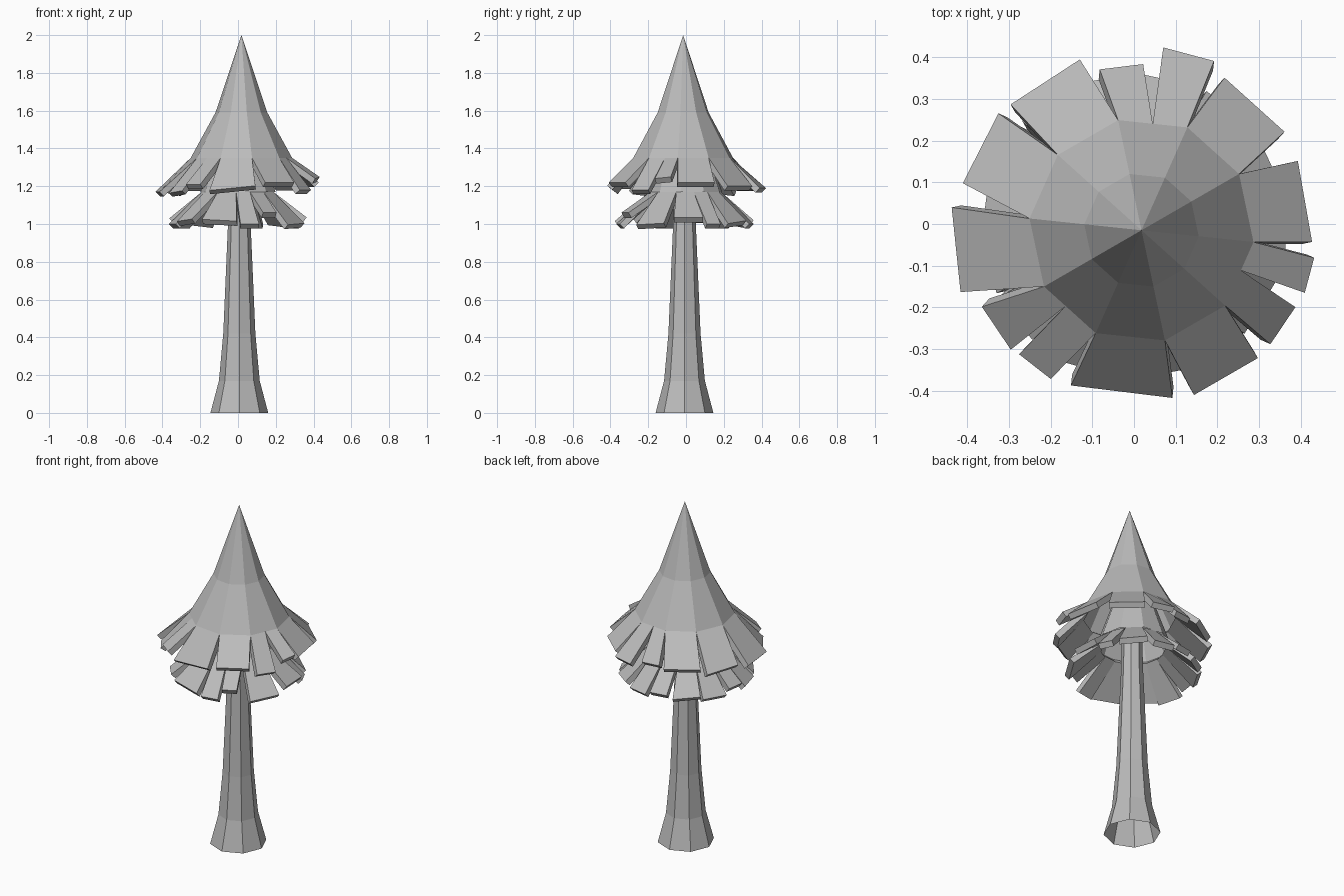
import bpy, bmesh
from math import cos, sin, radians, pi
from mathutils import Vector

cube = bpy.data.objects.get("Cube")
if cube:
    bpy.data.objects.remove(cube)

grey = bpy.data.materials.new("plain grey")
grey.use_nodes = True
colour = (0.5, 0.5, 0.5, 1)
grey.diffuse_color = colour
grey.node_tree.nodes["Principled BSDF"].inputs["Base Color"].default_value = colour


def finish(name, bm):
    bmesh.ops.recalc_face_normals(bm, faces=bm.faces)
    mesh = bpy.data.meshes.new(name)
    bm.to_mesh(mesh)
    bm.free()
    mesh.materials.append(grey)
    obj = bpy.data.objects.new(name, mesh)
    bpy.context.collection.objects.link(obj)
    return obj


def polar(centre, r, deg, z):
    a = radians(deg)
    return Vector((centre[0] + r * cos(a), centre[1] + r * sin(a), z))


def lathe(name, centre, profile, sides, turn):
    """Faceted open shell through (radius, height) rings; zero radius is a tip."""
    bm = bmesh.new()
    rings = []
    for r, z in profile:
        count = sides if r else 1
        rings.append([bm.verts.new(polar(centre, r, turn + i * 360 / sides, z))
                      for i in range(count)])
    for low, high in zip(rings, rings[1:]):
        for i in range(sides):
            j = (i + 1) % sides
            if len(high) == 1:
                bm.faces.new((low[i], low[j], high[0]))
            else:
                bm.faces.new((low[i], low[j], high[j], high[i]))
    return finish(name, bm)


def ring_point(centre, r, sides, turn, deg, z):
    """Point on the straight edge of a regular polygon at the given angle."""
    step = 360 / sides
    off = radians((deg - turn) % step - step / 2)
    return polar(centre, r * cos(pi / sides) / cos(off), deg, z)


def plank(name, inner, centre, deg, r, width, z, roll, thick):
    """Slab from an inner edge to an outer edge square to its direction."""
    mid = polar(centre, r, deg, z)
    side = Vector((-sin(radians(deg)), cos(radians(deg)), roll)) * width / 2
    top = [inner[0], mid - side, mid + side, inner[1]]
    normal = (top[1] - top[0]).cross(top[3] - top[0]).normalized()
    bm = bmesh.new()
    upper = [bm.verts.new(p) for p in top]
    lower = [bm.verts.new(p - normal * thick) for p in top]
    bm.faces.new(upper)
    bm.faces.new(lower[::-1])
    for i in range(4):
        j = (i + 1) % 4
        bm.faces.new((upper[i], lower[i], lower[j], upper[j]))
    return finish(name, bm)


# Trunk with a flared foot
lathe("trunk", (0.007, -0.008),
      [(0.153, 0), (0.108, 0.17), (0.085, 0.42), (0.06, 1.0), (0.055, 1.2)], 8, 0)

# Pointed crown
TOP = (0.018, -0.015)
SIDES, TURN, CROWN_R, CROWN_Z = 10, -6, 0.27, 1.35
lathe("crown_cone", TOP, [(CROWN_R, CROWN_Z), (0.138, 1.59), (0, 2.0)], SIDES, TURN)

# Upper planks: end of inner edge, direction, reach, width, height, roll
upper_planks = [
    (138, 123, .424, .198, 1.20, 0), (174, 153, .433, .188, 1.18, .1),
    (210, 186, .447, .204, 1.17, 0), (225, 214, .42, .124, 1.17, .1),
    (246, 232, .415, .096, 1.21, 0), (282, 263, .39, .245, 1.19, .1),
    (318, 300, .405, .177, 1.22, 0), (338, 326, .409, .107, 1.18, 0),
    (354, 345, .417, .087, 1.245, .1), (390, 10, .398, .197, 1.22, 0),
    (426, 48, .405, .194, 1.2, 0), (444, 75, .437, .126, 1.19, 0),
    (462, 97, .395, .105, 1.2, 0)]
start = 102
for n, (end, deg, r, width, z, roll) in enumerate(upper_planks):
    inner = [ring_point(TOP, CROWN_R, SIDES, TURN, a + s, CROWN_Z)
             for a, s in ((start, 0.01), (end, -0.01))]
    plank(f"upper_plank_{n + 1}", inner, TOP, deg, r, width, z, roll, 0.033)
    start = end

# Hidden lower cone and its planks: direction, width, height, roll
LOW = (0, -0.005)
LOW_R, LOW_Z = 0.2, 1.17
lathe("lower_cone", LOW, [(LOW_R, LOW_Z), (0.12, 1.4)], SIDES, TURN)
lower_planks = [
    (-142, .13, 1.02, .1), (-106, .19, 1.02, -.05), (-80, .1, 1.0, 0),
    (-62, .08, 1.06, 0), (-31, .17, 1.0, .05), (3, .155, 1.035, 0),
    (25, .08, 1.0, 0), (50, .15, 1.01, .1), (78, .12, 1.0, 0),
    (100, .1, 1.02, 0), (125, .15, 1.01, .1), (150, .14, 1.0, 0),
    (172, .1, 1.03, 0), (195, .14, 1.0, 0)]
for n, (deg, width, z, roll) in enumerate(lower_planks):
    before = lower_planks[n - 1][0] - (360 if n == 0 else 0)
    after = lower_planks[(n + 1) % len(lower_planks)][0]
    after += 360 if after < deg else 0
    inner = [ring_point(LOW, LOW_R, SIDES, TURN, (deg + a) / 2, LOW_Z)
             for a in (before, after)]
    plank(f"lower_plank_{n + 1}", inner, LOW, deg, 0.36, width, z, roll, 0.033)
